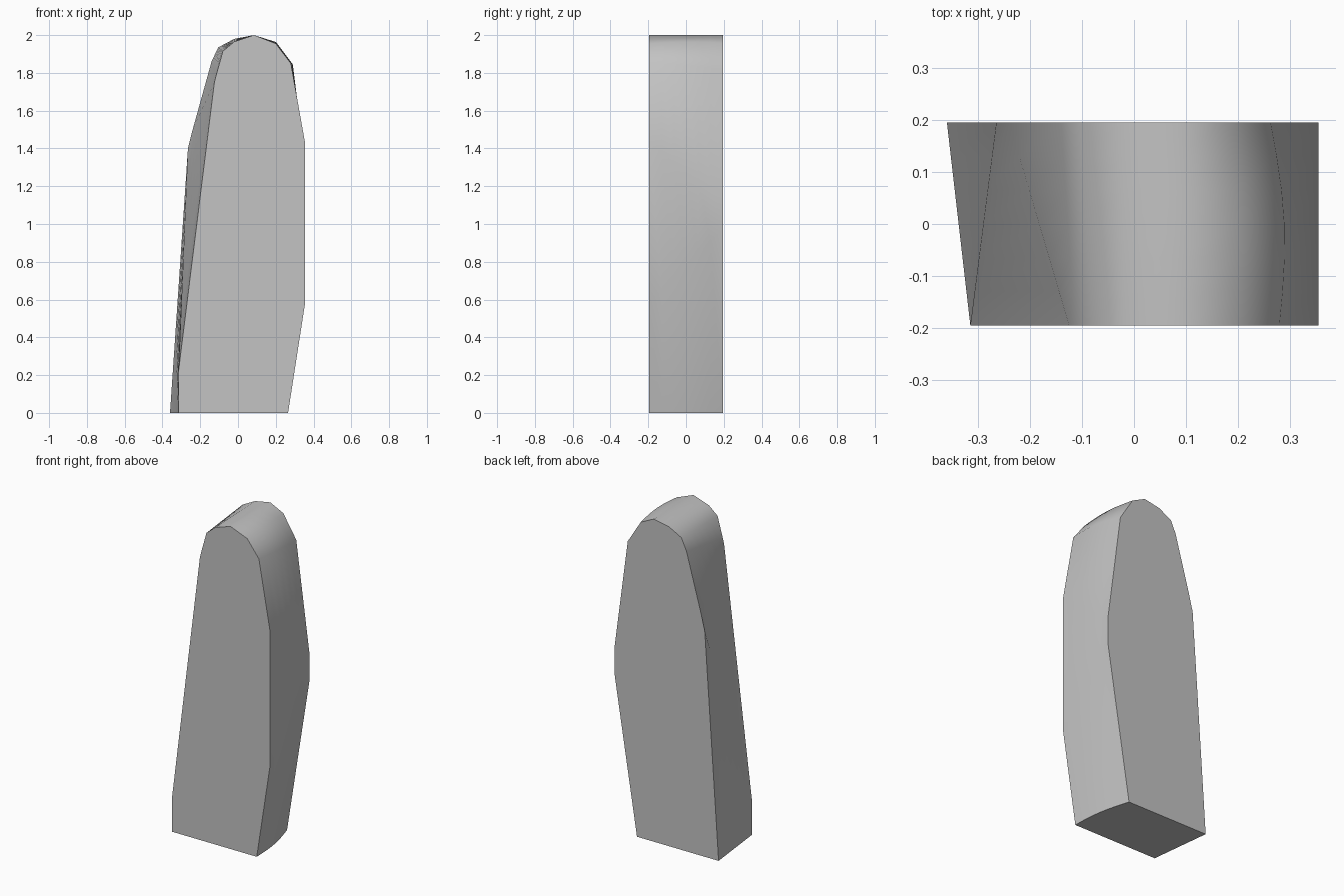
import bpy, bmesh, math

cube = bpy.data.objects.get("Cube")
if cube:
    bpy.data.objects.remove(cube, do_unlink=True)

# Single plain grey material
grey = bpy.data.materials.new("plain grey")
grey.use_nodes = True
colour = (0.55, 0.55, 0.55, 1)
grey.diffuse_color = colour
grey.node_tree.nodes["Principled BSDF"].inputs["Base Color"].default_value = colour

# Matching (x, z) outlines of the front and back faces, clockwise from bottom right side
front = [(-.315, 0), (-.315, .22), (-.125, 1.75), (-.115, 1.79), (-.08, 1.915),
         (-.02, 1.965), (.085, 2), (.2, 1.955), (.28, 1.85), (.355, 1.43),
         (.355, .58), (.265, 0)]
back = [(-.36, 0), (-.265, 1.4), (-.24, 1.5), (-.14, 1.86), (-.105, 1.935),
        (-.02, 1.98), (.085, 2), (.174, 1.957), (.263, 1.815), (.355, 1.125),
        (.355, .975), (.2, 0)]
HALF_DEPTH = 0.195
STEPS = 6
BULGED = {7: (.012, .008), 8: (.018, .008), 11: (.018, 0)}  # slightly swollen left corners

# Loft the twisted body between the two outlines
bm = bmesh.new()
rings = []
for s in range(STEPS + 1):
    t = s / STEPS
    swell = math.sin(math.pi * t)
    ring = []
    for i, ((fx, fz), (bx, bz)) in enumerate(zip(front, back)):
        dx, dz = BULGED.get(i, (0, 0))
        ring.append(bm.verts.new((fx + (bx - fx) * t + dx * swell,
                                  HALF_DEPTH * (2 * t - 1),
                                  fz + (bz - fz) * t + dz * swell)))
    rings.append(ring)
n = len(front)
for a, b in zip(rings, rings[1:]):
    for i in range(n):
        j = (i + 1) % n
        bm.faces.new((a[i], a[j], b[j], b[i]))

# Flat front and back caps
bm.faces.new(rings[0])
bm.faces.new(rings[-1])
bmesh.ops.recalc_face_normals(bm, faces=bm.faces)

mesh = bpy.data.meshes.new("tapered_block")
bm.to_mesh(mesh)
bm.free()
mesh.materials.append(grey)
block = bpy.data.objects.new("tapered_block", mesh)
bpy.context.collection.objects.link(block)

# Smooth rounded sides, sharp cap rims
bpy.ops.object.select_all(action='DESELECT')
block.select_set(True)
bpy.context.view_layer.objects.active = block
bpy.ops.object.shade_smooth_by_angle(angle=math.radians(45))
